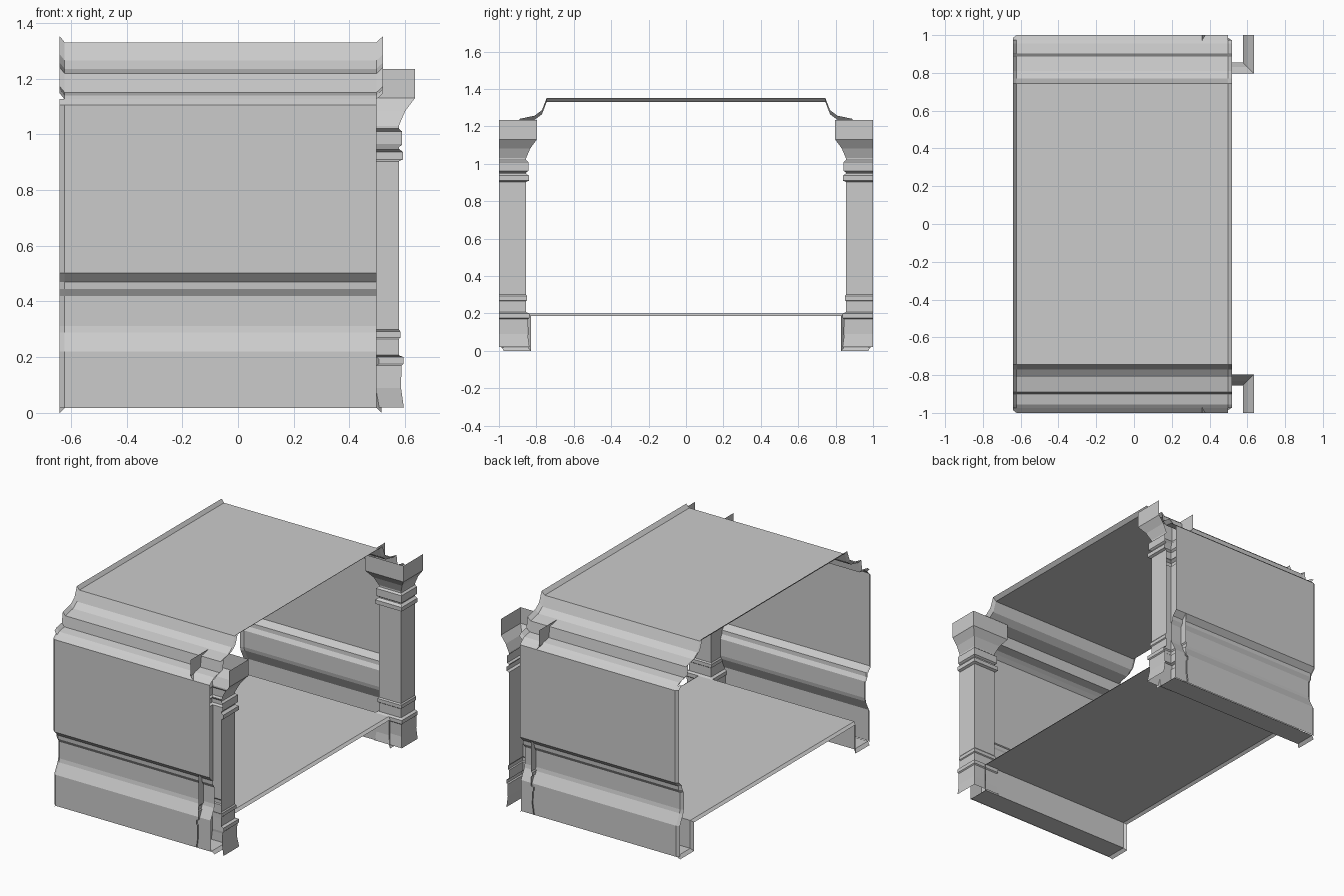
import bpy

if "Cube" in bpy.data.objects:
    bpy.data.objects.remove(bpy.data.objects["Cube"])


def grid_object(name, rows, flip=False):
    """Skin a list of equal-length point rows with quads."""
    n = len(rows[0])
    verts = [p for row in rows for p in row]
    faces = []
    for i in range(len(rows) - 1):
        for j in range(n - 1):
            f = (i * n + j, (i + 1) * n + j, (i + 1) * n + j + 1, i * n + j + 1)
            faces.append(f[::-1] if flip else f)
    mesh = bpy.data.meshes.new(name)
    mesh.from_pydata(verts, [], faces)
    mesh.update()
    obj = bpy.data.objects.new(name, mesh)
    bpy.context.collection.objects.link(obj)
    return obj


def extrude_x(name, stations):
    """Each station is (x, [(y, z), ...])."""
    return grid_object(name, [[(x, y, z) for y, z in pts] for x, pts in stations])


def mirrored(half):
    """Complete a section given from its -y end to the middle."""
    return half + [(-y, z) for y, z in reversed(half)]


# Roof: coved section with upturned lips at both ends
roof = mirrored([(-.975, 1.125), (-.955, 1.14), (-.90, 1.15), (-.89, 1.218),
                 (-.81, 1.235), (-.77, 1.265), (-.745, 1.33)])
roof_lip = [(y, z + .022) for y, z in roof]
extrude_x("roof", [(-.64, roof_lip), (-.622, roof), (.497, roof), (.52, roof_lip)])

# Floor: raised deck with side channels, turned-down lips at both ends
floor = mirrored([(-.985, .018), (-.845, .018), (-.845, .2)])
floor_lip = mirrored([(-.975, 0), (-.83, 0), (-.83, .187)])
extrude_x("floor", [(-.64, floor_lip), (-.622, floor), (.497, floor), (.515, floor_lip)])

# Side walls: moulded profile, returned inwards at the far end
wall = [(-.99, .018), (-.99, .22), (-.955, .288), (-.95, .312), (-.95, .42),
        (-.966, .445), (-.968, .47), (-1.0, .503), (-1.0, 1.105), (-.975, 1.127)]
for side, label in ((1, "front"), (-1, "back")):
    pts = [(y * side, z) for y, z in wall][::side]
    lip = [(y - side * -.014, z) for y, z in pts]
    extrude_x(label + "_wall", [(-.64, lip), (-.622, pts), (.497, pts)])

# Corner pillars: (half width, height) profile swept round three sides
pillar = [(.098, .02), (.088, .09), (.09, .17), (.097, .176), (.097, .2),
          (.08, .207), (.08, .265), (.086, .27), (.086, .292), (.08, .3),
          (.08, .903), (.096, .91), (.096, .936), (.08, .948), (.08, .954),
          (.092, .962), (.092, 1.01), (.08, 1.02), (.08, 1.03),
          (.103, 1.083), (.138, 1.13), (.138, 1.235)]
for side, label in ((-1, "front"), (1, "back")):
    rows = []
    for d, z in pillar:
        y = .935 - d
        rows.append([(.497 - d, side, z), (.497 - d, side * y, z),
                     (.497 + d, side * y, z), (.497 + d, side, z)])
    grid_object(label + "_pillar", rows, flip=(side == 1))
